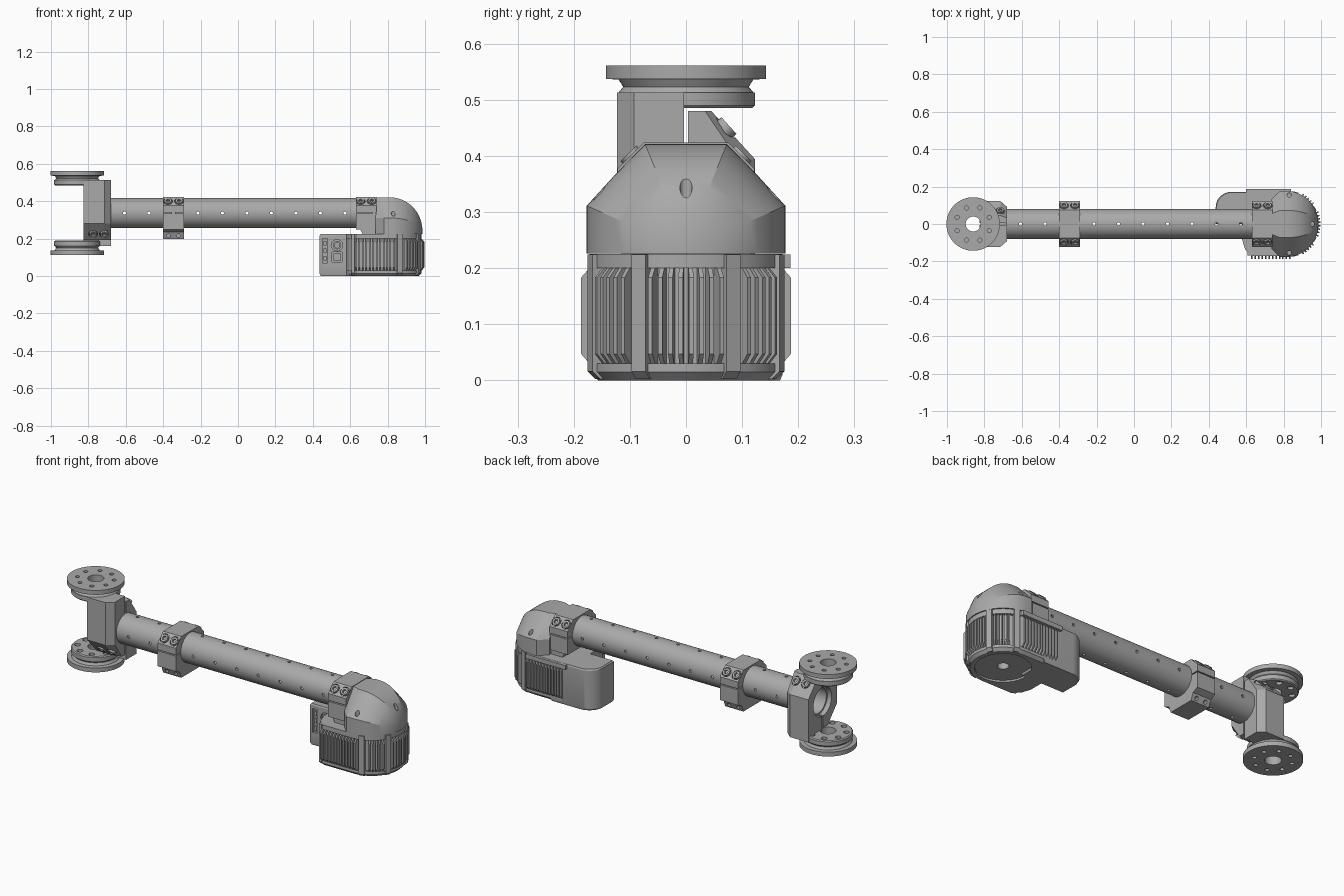
import bpy, bmesh, math
from mathutils import Vector, Matrix

cube = bpy.data.objects.get("Cube")
if cube:
    bpy.data.objects.remove(cube, do_unlink=True)

grey = bpy.data.materials.new("machined_grey")
grey.use_nodes = True
grey.diffuse_color = (0.4, 0.4, 0.4, 1)
grey.node_tree.nodes["Principled BSDF"].inputs["Base Color"].default_value = (0.4, 0.4, 0.4, 1)

AXIS_Z = 0.337      # height of the tube axis
TUBE_R = 0.08
FLANGE_X = -0.86    # centre of the two end flanges
DOME_X = 0.81       # centre of the round motor end
parts = []


def make(name, bm):
    bmesh.ops.recalc_face_normals(bm, faces=bm.faces)
    mesh = bpy.data.meshes.new(name)
    bm.to_mesh(mesh)
    bm.free()
    mesh.materials.append(grey)
    obj = bpy.data.objects.new(name, mesh)
    bpy.context.collection.objects.link(obj)
    parts.append(obj)
    return obj


def loft(name, rings, closed=False):
    """Bridge rings of equal length; cap both ends, or join last to first."""
    bm = bmesh.new()
    rows = [[bm.verts.new(p) for p in ring] for ring in rings]
    n = len(rows[0])
    pairs = list(zip(rows, rows[1:] + rows[:1])) if closed else list(zip(rows, rows[1:]))
    for a, b in pairs:
        for i in range(n):
            j = (i + 1) % n
            bm.faces.new((a[i], a[j], b[j], b[i]))
    if not closed:
        bm.faces.new(rows[0])
        bm.faces.new(rows[-1])
    return make(name, bm)


def lathe(name, profile, origin, axis=(0, 0, 1), closed=False, n=64):
    """Turn (radius, height) points round an axis."""
    turn = Vector((0, 0, 1)).rotation_difference(Vector(axis)).to_matrix()
    angles = [math.tau * i / n for i in range(n)]
    return loft(name, [[Vector(origin) + turn @ Vector((r * math.cos(a), r * math.sin(a), h))
                        for a in angles] for r, h in profile], closed)


def rod(name, r, lo, hi, origin, axis=(0, 0, 1), n=24):
    return lathe(name, [(r, lo), (r, hi)], origin, axis, n=n)


def box(name, lo, hi):
    corners = [(lo[0], lo[1]), (hi[0], lo[1]), (hi[0], hi[1]), (lo[0], hi[1])]
    return loft(name, [[(x, y, z) for x, y in corners] for z in (lo[2], hi[2])])


def along_x(name, section, stations):
    """Extrude a (y, z) section along x; stations are (x, y scale)."""
    return loft(name, [[(x, y * s, z) for y, z in section] for x, s in stations])


def cut(obj, cutter):
    mod = obj.modifiers.new("cut", 'BOOLEAN')
    mod.operation = 'DIFFERENCE'
    mod.solver = 'EXACT'
    mod.object = cutter
    bpy.context.view_layer.objects.active = obj
    bpy.ops.object.modifier_apply(modifier=mod.name)
    parts.remove(cutter)
    bpy.data.objects.remove(cutter, do_unlink=True)


def bolt(host, pos, axis):
    """Socket-head bolt sunk in a counterbore."""
    cut(host, rod("cutter", 0.025, -0.012, 0.06, pos, axis))
    return lathe("bolt", [(0.02, -0.014), (0.02, 0.006), (0.01, 0.006), (0.01, -0.006)],
                 pos, axis, n=24)


# Hollow tube with rows of pin holes
tube = lathe("tube", [(TUBE_R, -0.80), (TUBE_R, 0.72), (0.07, 0.72), (0.07, -0.80)],
             (0, 0, AXIS_Z), (1, 0, 0), closed=True)
for i in range(10):
    for axis in ((0, 1, 0), (0, 0, 1)):
        cut(tube, rod("cutter", 0.008, -0.2, 0.2, (-0.607 + 0.131 * i, 0, AXIS_Z), axis, 12))


# Split clamps round the tube
def clamp(name, x0, x1, section):
    body = along_x(name, section, [(x0, 1), (x1, 1)])
    cut(body, rod("cutter", TUBE_R - 0.001, x0 - 0.1, x1 + 0.1, (0, 0, AXIS_Z), (1, 0, 0), 64))
    cut(body, box("cutter", (x0 - 0.1, -0.3, AXIS_Z - 0.003), (x1 + 0.1, 0.3, AXIS_Z + 0.003)))
    for x in (x0 + 0.025, x1 - 0.025):
        for s in (-1, 1):
            bolt(body, (x, s * 0.0985, 0.4), (0, s, 1))
    return body


half = [(0.075, 0.424), (0.122, 0.377), (0.122, 0.25), (0.09, 0.235), (0.075, 0.198)]
section = half + [(-y, z) for y, z in reversed(half)]
middle = clamp("middle_clamp", -0.40, -0.29, section)
for s in (-1, 1):
    for x in (-0.372, -0.318):
        cut(middle, rod("cutter", 0.01, -0.1, -0.06, (x, 0, 0.216), (0, s, 0), 16))
clamp("motor_clamp", 0.63, 0.74, section[:3] + section[-3:])
loft("clamp_foot", [[(x, y, z) for x, z in ((0.64, 0.28), (0.665, 0.225), (0.8, 0.225), (0.8, 0.28))]
                    for y in (-0.115, 0.115)])

# Fork half: column, arm and turned flange; the other half is it turned over
fork = len(parts)
column = along_x("fork_column", [(-0.005, 0.513), (-0.123, 0.513), (-0.123, 0.28), (-0.045, 0.194),
                                 (-0.005, 0.194)], [(-0.826, 1), (-0.715, 1), (-0.68, 0.75)])
cut(column, rod("cutter", TUBE_R - 0.001, -1, 0, (0, 0, AXIS_Z), (1, 0, 0), 64))
for x in (-0.775, -0.715):
    bolt(column, (x, -0.072, 0.224), (0, -1, -0.9))
arm = lathe("fork_arm", [(0.04, 0.485), (0.118, 0.485), (0.123, 0.49), (0.123, 0.513), (0.04, 0.513)],
            (FLANGE_X, 0, 0), closed=True)
flange = lathe("flange", [(0.04, 0.513), (0.12, 0.513), (0.112, 0.523), (0.12, 0.536),
                          (0.143, 0.537), (0.143, 0.561), (0.04, 0.561)],
               (FLANGE_X, 0, 0), closed=True)
for i in range(8):
    a = math.tau * (i + 0.5) / 8
    spot = (FLANGE_X + 0.093 * math.cos(a), 0.093 * math.sin(a), 0)
    cut(flange, rod("cutter", 0.011, 0.545, 0.6, spot, n=16))
    cut(arm, rod("cutter", 0.015, 0.4, 0.5, spot, n=16))
turn_over = (Matrix.Translation((0, 0, AXIS_Z)) @ Matrix.Rotation(math.pi, 4, 'X')
             @ Matrix.Translation((0, 0, -AXIS_Z)))
for obj in parts[fork:]:
    twin = obj.copy()
    twin.data = obj.data.copy()
    twin.name = "lower_" + obj.name
    twin.data.transform(turn_over)
    bpy.context.collection.objects.link(twin)
    parts.append(twin)

# Domed shell over the motor
shell_half = [(0.177, 0), (0.177, 0.085), (0.125, 0.142), (0.073, 0.195)]
shell_section = shell_half + [(-y, z) for y, z in reversed(shell_half)]
stations = [(0.735, 0.74, 1), (0.78, 1, 1)]
for i in range(17):
    a = math.radians(89) * i / 16
    stations.append((DOME_X + 0.177 * math.sin(a), math.cos(a), math.cos(a) ** 0.9))
shell = loft("dome_shell", [[(x, y * sy, 0.226 + z * sz) for y, z in shell_section]
                            for x, sy, sz in stations])
for x, y in ((0.955, 0), (0.83, 0.155), (0.83, -0.155)):
    cut(shell, rod("cutter", 0.011, 0.3, 0.5, (x, y, 0)))


# Motor housing with recessed wall between bands
def plan(r):
    pts = [(DOME_X + r * math.sin(math.pi * i / 32), -r * math.cos(math.pi * i / 32))
           for i in range(33)]
    left = [(0.63, r), (0.595, r * 0.8), (0.577, r * 0.47)]
    return pts + left + [(x, -y) for x, y in reversed(left)]


levels = [(0, 0.157), (0.015, 0.172), (0.03, 0.172), (0.03, 0.158), (0.2, 0.158),
          (0.2, 0.172), (0.225, 0.172)]
housing = loft("motor_housing", [[(x, y, z) for x, y in plan(r)] for z, r in levels])
cut(housing, rod("cutter", 0.135, -0.1, 0.01, (DOME_X, 0, 0), n=64))
cut(housing, rod("cutter", 0.028, -0.1, 0.08, (DOME_X, 0, 0)))


# Cooling fins and pillars, set by place and outward angle
def rib(name, x, angle, width, profile):
    out = Vector((math.cos(angle), math.sin(angle), 0))
    side = Vector((-out.y, out.x, 0)) * width / 2
    return loft(name, [[Vector((x, 0, z)) + out * r + side * s for r, z in profile]
                       for s in (-1, 1)])


fin = [(0.15, 0.03), (0.172, 0.03), (0.187, 0.047), (0.187, 0.183), (0.172, 0.2), (0.15, 0.2)]
pillar = [(0.14, 0.002), (0.165, 0.002), (0.18, 0.016), (0.18, 0.224), (0.14, 0.224)]
for i in range(8):
    rib("end_fin", DOME_X, math.radians(-20 + 40 * i / 7), 0.008, fin)
for s in (-1, 1):
    for i in range(5):
        rib("corner_fin", DOME_X, s * math.radians(37 + 5.5 * i), 0.008, fin)
    for i in range(12):
        rib("side_fin", 0.63 + 0.0185 * i, s * math.pi / 2, 0.008, fin)
    for degrees in (28, 72):
        rib("pillar", DOME_X, s * math.radians(degrees), 0.028, pillar)
    rib("pillar", 0.615, s * math.pi / 2, 0.016, [(r - 0.012, z) for r, z in pillar])

# Rounded connector box behind the motor
outline = [(0.70, 0.0), (0.437, 0.0)]
for i in range(13):
    a = math.pi / 2 * i / 12
    outline.append((0.522 - 0.085 * math.cos(a), 0.09 + 0.082 * math.sin(a)))
outline.append((0.70, 0.172))
connector = loft("connector_box", [[(0.56 + (x - 0.56) * s, 0.086 + (y - 0.086) * s, z)
                                    for x, y in outline]
                                   for z, s in ((0, 0.95), (0.01, 1), (0.218, 1), (0.225, 0.96))])
cut(connector, box("cutter", (0.452, -0.1, 0.07), (0.478, 0.012, 0.2)))
cut(connector, rod("cutter", 0.03, -0.1, 0.012, (0.53, 0, 0.165), (0, 1, 0)))
cut(connector, box("cutter", (0.503, -0.1, 0.075), (0.557, 0.012, 0.13)))
for z in (0.095, 0.135, 0.175):
    box("socket", (0.457, 0.002, z - 0.012), (0.473, 0.02, z + 0.012))
lathe("round_plug", [(0.022, 0), (0.022, 0.015), (0.014, 0.015), (0.014, 0.006)],
      (0.53, 0.015, 0.165), (0, -1, 0), n=24)
box("square_plug", (0.51, 0.003, 0.083), (0.55, 0.02, 0.122))
box("back_cover", (0.6, 0.15, 0.2), (0.84, 0.186, 0.224))

# Smooth shading with crisp edges
bpy.ops.object.select_all(action='DESELECT')
for obj in parts:
    obj.select_set(True)
bpy.context.view_layer.objects.active = parts[0]
bpy.ops.object.shade_smooth_by_angle(angle=math.radians(25))
